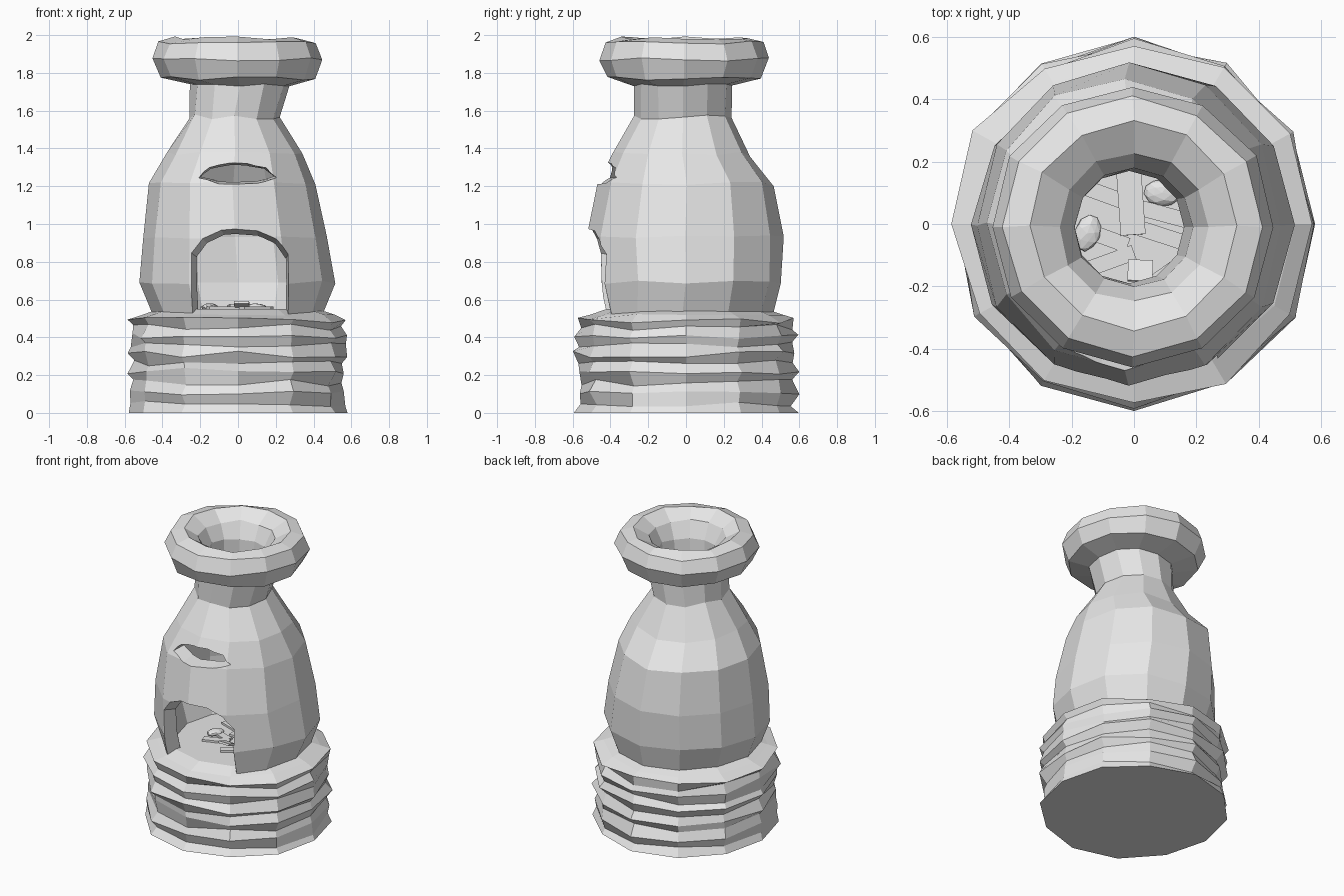
import bpy, bmesh, random
from math import cos, sin, pi, radians
from mathutils import Matrix

cube = bpy.data.objects.get("Cube")
if cube:
    bpy.data.objects.remove(cube, do_unlink=True)

random.seed(4)
SIDES = 12

clay = bpy.data.materials.new("grey clay")
clay.use_nodes = True
clay.diffuse_color = (0.8, 0.8, 0.8, 1)
clay.node_tree.nodes["Principled BSDF"].inputs["Base Color"].default_value = (0.8, 0.8, 0.8, 1)


def finish(name, bm):
    """Turn a bmesh into a flat shaded clay object."""
    bmesh.ops.recalc_face_normals(bm, faces=bm.faces)
    mesh = bpy.data.meshes.new(name)
    bm.to_mesh(mesh)
    bm.free()
    mesh.materials.append(clay)
    obj = bpy.data.objects.new(name, mesh)
    bpy.context.scene.collection.objects.link(obj)
    return obj


def lathe(name, rows, closed):
    """Rows are (z, x radius, y radius, x shift, y shift, radius wobble, height wobble)."""
    bm = bmesh.new()
    rings = []
    for z, rx, ry, dx, dy, wr, wz in rows:
        ring = []
        for i in range(SIDES):
            a = 2 * pi * i / SIDES
            w = random.uniform(-wr, wr)
            ring.append(bm.verts.new(((rx + w) * cos(a) + dx, (ry + w) * sin(a) + dy,
                                      z + random.uniform(-wz, wz))))
        rings.append(ring)
    pairs = list(zip(rings, rings[1:]))
    if closed:
        pairs.append((rings[-1], rings[0]))
    else:
        bm.faces.new(rings[0])
        bm.faces.new(rings[-1])
    for low, high in pairs:
        for i in range(SIDES):
            j = (i + 1) % SIDES
            bm.faces.new((low[i], low[j], high[j], high[i]))
    return finish(name, bm)


def cut(target, outline, taper_x, taper_z, shift, base_z):
    """Cut a hole through the front wall that narrows from its (x, z) outline inwards."""
    bm = bmesh.new()
    face = bm.faces.new([bm.verts.new((x, -0.56, z)) for x, z in outline])
    out = bmesh.ops.extrude_face_region(bm, geom=[face])
    for v in out["geom"]:
        if isinstance(v, bmesh.types.BMVert):
            v.co = (v.co.x * taper_x + shift, -0.26, base_z + (v.co.z - base_z) * taper_z)
    cutter = finish("cutter", bm)
    cutter.hide_render = True
    mod = target.modifiers.new("opening", 'BOOLEAN')
    mod.operation = 'DIFFERENCE'
    mod.solver = 'EXACT'
    mod.object = cutter
    bpy.context.view_layer.objects.active = target
    bpy.ops.object.modifier_apply(modifier=mod.name)
    bpy.data.objects.remove(cutter, do_unlink=True)


# Stacked stone foundation with uneven courses
base_rows = [(0, 0.588, 0.585, 0, 0, 0.015, 0)]
for valley, peak in ((0.05, 0.11), (0.16, 0.22), (0.265, 0.31), (0.36, 0.41), (0.455, 0.49)):
    base_rows.append((valley, 0.557, 0.555, 0, 0, 0.015, 0.018))
    base_rows.append((peak, 0.578, 0.58, 0, 0, 0.02, 0.018))
base_rows.append((0.52, 0.51, 0.515, 0, 0, 0.01, 0.004))
base_rows.append((0.55, 0.42, 0.42, 0, 0, 0, 0))
lathe("stone_base", base_rows, False)

# Hollow oven body: outer wall up, rolled rim, inner wall down
body = lathe("oven_body", [
    (0.51, 0.445, 0.475, 0, -0.02, 0.005, 0),
    (0.69, 0.52, 0.508, 0, -0.002, 0.006, 0.01),
    (0.93, 0.487, 0.518, -0.015, -0.005, 0.006, 0.01),
    (1.21, 0.442, 0.465, -0.03, 0.005, 0.008, 0.015),
    (1.37, 0.362, 0.358, -0.015, -0.02, 0.008, 0.015),
    (1.57, 0.235, 0.255, -0.02, -0.015, 0.006, 0.015),
    (1.735, 0.262, 0.262, 0.01, -0.015, 0.006, 0.008),
    (1.77, 0.41, 0.41, -0.005, -0.01, 0.008, 0.01),
    (1.87, 0.453, 0.453, -0.005, -0.01, 0.006, 0.01),
    (1.96, 0.415, 0.415, -0.005, -0.01, 0.006, 0.01),
    (1.985, 0.335, 0.335, 0, -0.005, 0.006, 0.008),
    (1.93, 0.24, 0.24, 0, -0.01, 0.006, 0.01),
    (1.83, 0.19, 0.19, 0, -0.01, 0.004, 0.01),
    (1.57, 0.175, 0.18, -0.015, -0.01, 0, 0),
    (1.37, 0.28, 0.28, -0.015, -0.01, 0, 0),
    (1.21, 0.355, 0.375, -0.025, 0, 0, 0),
    (0.93, 0.4, 0.425, -0.015, 0, 0, 0),
    (0.69, 0.425, 0.415, 0, 0, 0, 0),
    (0.51, 0.365, 0.385, 0, -0.01, 0, 0),
], True)

# Arched stoking door and the vent slot above it
door = [(0.285, 0.4), (0.28, 0.87), (0.21, 0.945), (0.1, 0.985)]
cut(body, door + [(-x, z) for x, z in reversed(door)], 0.78, 0.86, 0.03, 0.4)
vent = [(0.11, 1.2), (0.225, 1.235), (0.165, 1.31), (0.05, 1.34)]
cut(body, vent + [(-x, z) for x, z in reversed(vent)], 0.85, 0.5, 0, 1.27)


# Firewood scraps on the oven floor
def plank(name, x, y, length, width, turn, tilt=0.0, z=0.556):
    bm = bmesh.new()
    bmesh.ops.create_cube(bm, size=1)
    bm.transform(Matrix.Translation((x, y, z)) @ Matrix.Rotation(radians(turn), 4, 'Z')
                 @ Matrix.Rotation(radians(tilt), 4, 'Y')
                 @ Matrix.Diagonal((length, width, 0.014, 1)))
    finish(name, bm)


plank("long_plank", -0.01, 0.07, 0.21, 0.08, 94, 2, 0.566)
plank("small_plank", 0.02, -0.15, 0.07, 0.08, 88, 18, 0.575)
for k, (x, y, turn) in enumerate([(-0.11, 0.1, -20), (0.1, -0.04, -18), (-0.08, -0.12, 20),
                                  (0.1, 0.03, -15), (0.09, -0.17, 35), (-0.1, -0.04, -20)]):
    plank(f"floor_plank_{k + 1}", x, y, 0.17, 0.05, turn)

# Two lumps of coal
for name, x, y, turn in (("coal_left", 0.09, 0.1, -10), ("coal_right", -0.15, -0.03, 70)):
    bm = bmesh.new()
    bmesh.ops.create_icosphere(bm, subdivisions=2, radius=1)
    for v in bm.verts:
        v.co *= random.uniform(0.92, 1.05)
    bm.transform(Matrix.Translation((x, y, 0.56)) @ Matrix.Rotation(radians(turn), 4, 'Z')
                 @ Matrix.Diagonal((0.06, 0.042, 0.02, 1)))
    finish(name, bm)
